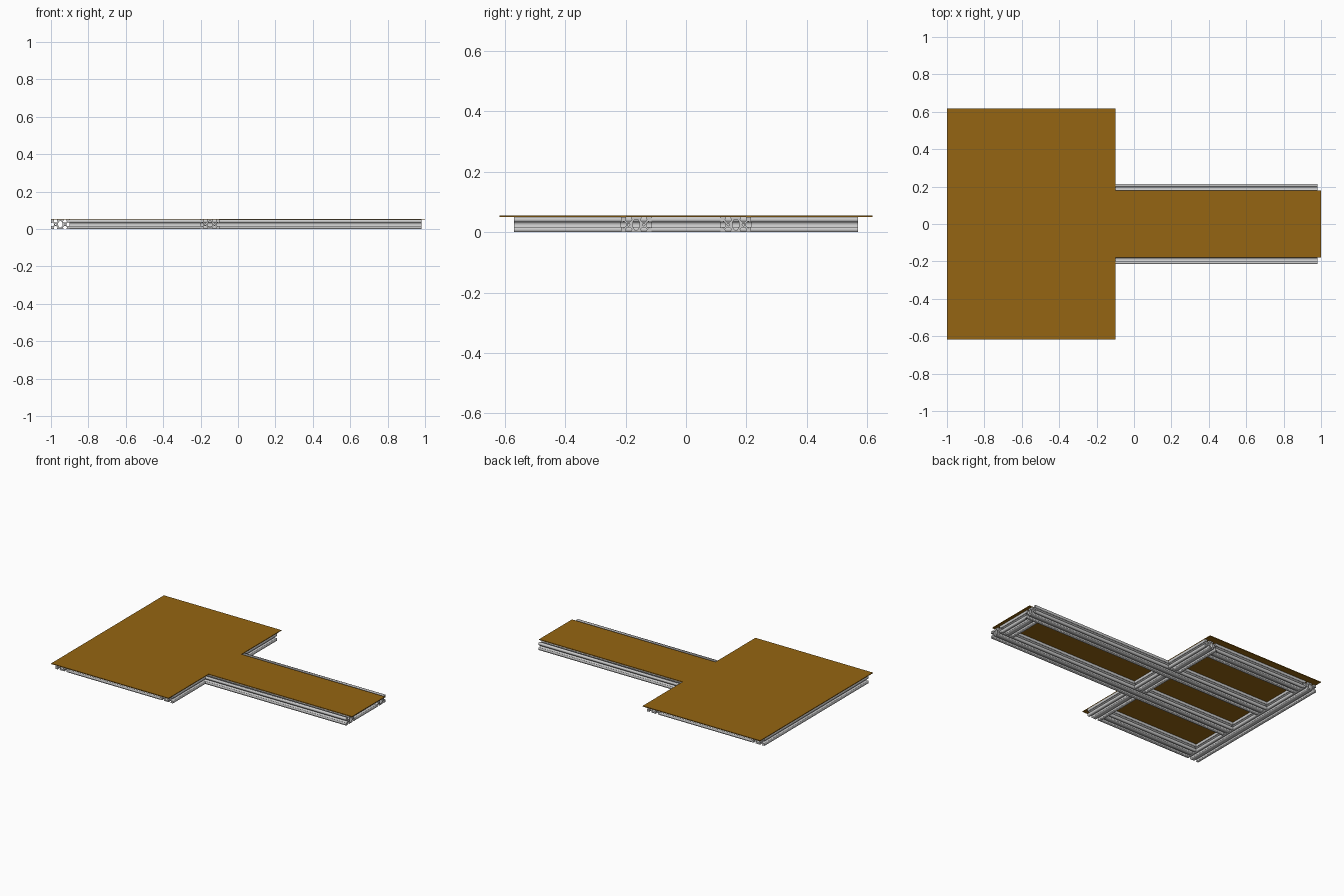
import bpy
import math

cube = bpy.data.objects.get("Cube")
if cube:
    bpy.data.objects.remove(cube, do_unlink=True)

WIDTH, HEIGHT = 0.10, 0.05   # twin-cell slotted rail section
CELL = HEIGHT / 2
SHEET = 0.005

# Half of a T-slot: (offset along the face, depth below it)
SLOT = [(-0.008, 0), (-0.008, 0.005), (-0.011, 0.009), (-0.005, 0.016)]
SLOT += [(-a, d) for a, d in reversed(SLOT)]


def rail_outline():
    """Walk counter-clockwise round the section, cutting six T-slots."""
    faces = [
        ((-CELL, -CELL), (1, 0)), ((CELL, -CELL), (1, 0)),
        ((WIDTH / 2, 0), (0, 1)),
        ((CELL, CELL), (-1, 0)), ((-CELL, CELL), (-1, 0)),
        ((-WIDTH / 2, 0), (0, -1)),
    ]
    corners = {1: (1, -1), 2: (1, 1), 4: (-1, 1), 5: (-1, -1)}
    points = []
    for i, ((cx, cy), (tx, ty)) in enumerate(faces):
        # the inward normal is the tangent turned left
        points += [(cx + a * tx - d * ty, cy + a * ty + d * tx) for a, d in SLOT]
        if i in corners:
            sx, sy = corners[i]
            points.append((sx * WIDTH / 2, sy * HEIGHT / 2))
    return points


def ring(cx, rx, ry, count):
    steps = [2 * math.pi * (i + 0.5) / count for i in range(count)]
    return [(cx + rx * math.cos(t), ry * math.sin(t)) for t in steps]


# Outline, central chamber and a bore in each cell
SECTION = [rail_outline(), ring(0, 0.012, 0.019, 8),
           ring(-CELL, 0.004, 0.004, 12), ring(CELL, 0.004, 0.004, 12)]


def rail(name, axis, start, end, across):
    """Slotted rail along an axis, centred at 'across' on the other one."""
    curve = bpy.data.curves.new(name, 'CURVE')
    curve.dimensions = '2D'
    curve.fill_mode = 'BOTH'
    curve.extrude = (end - start) / 2
    for loop in SECTION:
        spline = curve.splines.new('POLY')
        spline.points.add(len(loop) - 1)
        for point, (x, y) in zip(spline.points, loop):
            point.co = (x, y, 0, 1)
        spline.use_cyclic_u = True
    obj = bpy.data.objects.new(name, curve)
    bpy.context.collection.objects.link(obj)
    mid = (start + end) / 2
    if axis == 'x':
        obj.location = (mid, across, HEIGHT / 2)
        obj.rotation_euler = (math.pi / 2, 0, math.pi / 2)
    else:
        obj.location = (across, mid, HEIGHT / 2)
        obj.rotation_euler = (math.pi / 2, 0, 0)
    bpy.ops.object.select_all(action='DESELECT')
    obj.select_set(True)
    bpy.context.view_layer.objects.active = obj
    bpy.ops.object.convert(target='MESH')


def panel(name, x0, x1, half_y, material):
    bpy.ops.mesh.primitive_cube_add(size=1)
    obj = bpy.context.object
    obj.name = name
    obj.location = ((x0 + x1) / 2, 0, HEIGHT + SHEET / 2)
    obj.scale = (x1 - x0, 2 * half_y, SHEET)
    obj.data.materials.append(material)


wood = bpy.data.materials.new("brown_wood")
wood.use_nodes = True
brown = (0.30, 0.13, 0.006, 1)
wood.diffuse_color = brown
wood.node_tree.nodes["Principled BSDF"].inputs["Base Color"].default_value = brown

HEAD_Y, STEM_Y = 0.57, 0.165
INNER, OUTER = STEM_Y - WIDTH / 2, STEM_Y + WIDTH / 2

# Cross rails
rail("head_end_rail", 'y', -HEAD_Y, HEAD_Y, -0.95)
rail("middle_cross_rail", 'y', -INNER, INNER, -0.15)
rail("stem_end_rail", 'y', -INNER, INNER, 0.93)

# Mirrored long rails, head sides and shoulders
for side, s in (("left", 1), ("right", -1)):
    tag = "back" if s > 0 else "front"
    rail(tag + "_long_rail", 'x', -0.9, 0.98, s * STEM_Y)
    rail(tag + "_head_rail", 'x', -0.9, -0.2, s * (HEAD_Y - WIDTH / 2))
    low, high = sorted((s * OUTER, s * HEAD_Y))
    rail(tag + "_shoulder_rail", 'y', low, high, -0.15)

# Wooden deck
panel("head_deck", -1.0, -0.1, 0.617, wood)
panel("stem_deck", -0.1, 1.0, 0.18, wood)
